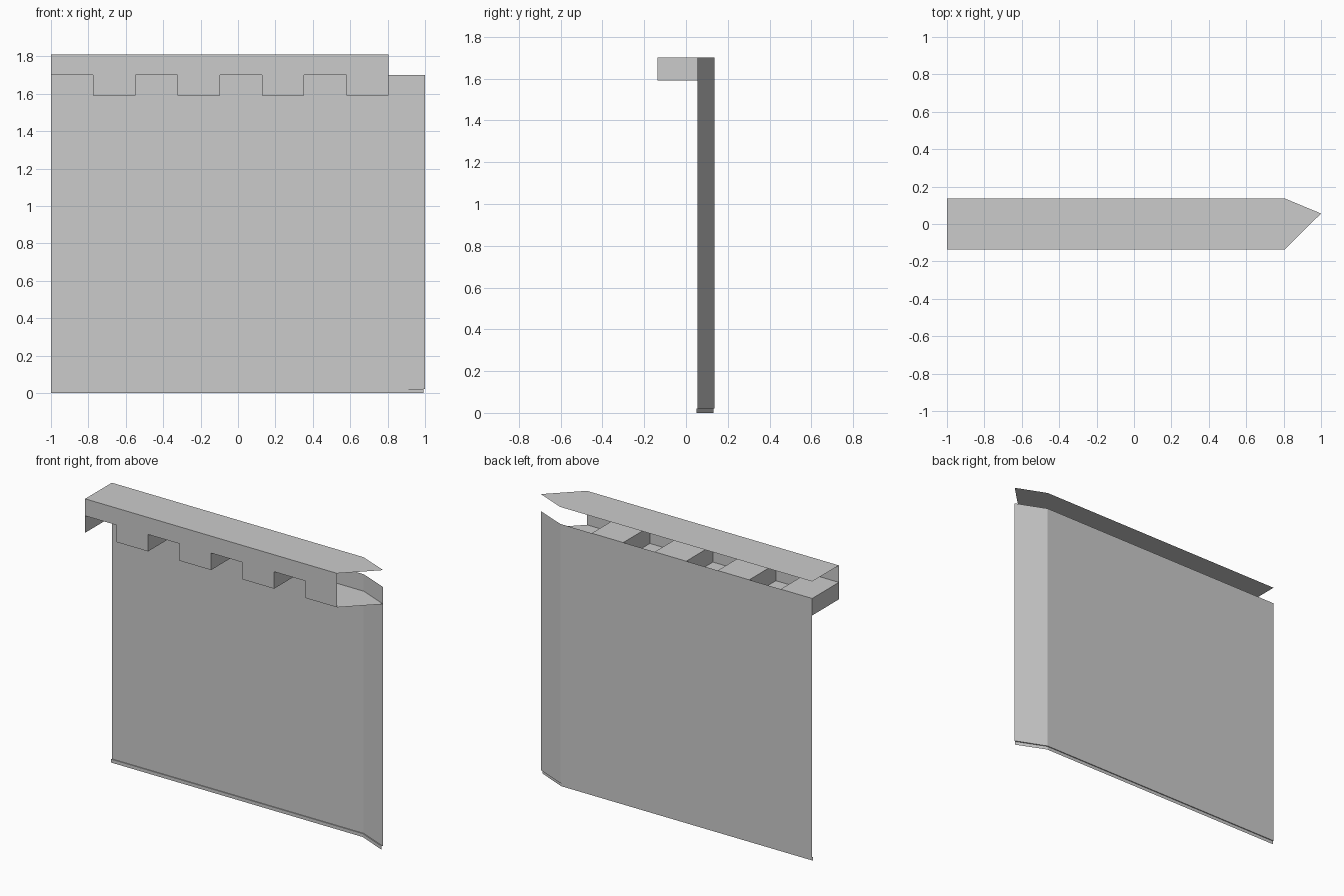
import bpy

cube = bpy.data.objects.get("Cube")
if cube:
    bpy.data.objects.remove(cube, do_unlink=True)

# One plain stone grey
stone = bpy.data.materials.new("stone_grey")
stone.use_nodes = True
grey = (0.6, 0.6, 0.6, 1)
stone.diffuse_color = grey
stone.node_tree.nodes["Principled BSDF"].inputs["Base Color"].default_value = grey

FRONT, BACK = -0.136, 0.137
LEDGE, FLOOR, ROOF = 1.70, 1.59, 1.81
WALL_BASE = 0.022
END, TIP, TIP_Y = 0.805, 1.0, 0.056


def make(name, polygons):
    """Build one flat-shaded sheet object from a list of polygons."""
    verts, faces = [], []
    for poly in polygons:
        faces.append(range(len(verts), len(verts) + len(poly)))
        verts += poly
    mesh = bpy.data.meshes.new(name)
    mesh.from_pydata(verts, [], [list(f) for f in faces])
    mesh.materials.append(stone)
    obj = bpy.data.objects.new(name, mesh)
    bpy.context.collection.objects.link(obj)
    return obj


def upright(path, low, high):
    """Vertical quads standing on a plan path."""
    return [[(*a, low), (*b, low), (*b, high), (*a, high)]
            for a, b in zip(path, path[1:])]


def flat(outline, z):
    return [(x, y, z) for x, y in outline]


# Main wall with the bent end
wall_path = [(-1, BACK), (END, BACK), (TIP, TIP_Y)]
make("wall", upright(wall_path, WALL_BASE, LEDGE))

# Recessed skirting under the wall, joined by a narrow soffit
skirt_path = [(-1, BACK - 0.006), (END - 0.002, BACK - 0.006),
              (TIP - 0.007, TIP_Y - 0.006)]
make("skirting", upright(skirt_path, 0, WALL_BASE))
make("skirting_soffit", [
    flat([wall_path[i], wall_path[i + 1], skirt_path[i + 1], skirt_path[i]], WALL_BASE)
    for i in range(2)])

# Roof plate with the pointed end
make("roof_plate", [flat([(-1, FRONT), (END, FRONT), (TIP, TIP_Y),
                          (END, BACK), (-1, BACK)], ROOF)])

# Stepped parapet: raised and lowered bays alternate along the wall
bays = 8
edges = [-1 + (END + 1) * i / bays for i in range(bays + 1)]
fronts, floors = [], []
for i, (a, b) in enumerate(zip(edges, edges[1:])):
    z = FLOOR if i % 2 else LEDGE
    fronts += upright([(a, FRONT), (b, FRONT)], z, ROOF)
    outline = [(a, FRONT), (b, FRONT), (b, BACK), (a, BACK)]
    if i == bays - 1:
        outline.insert(2, (TIP, TIP_Y))
    floors.append(flat(outline, z))
make("parapet_front", fronts)
make("parapet_floor", floors)

# Cross walls at each step, including the closed end
make("parapet_cross_walls", [
    quad for x in edges[:-1]
    for quad in upright([(x, FRONT), (x, BACK)], FLOOR, LEDGE)])
